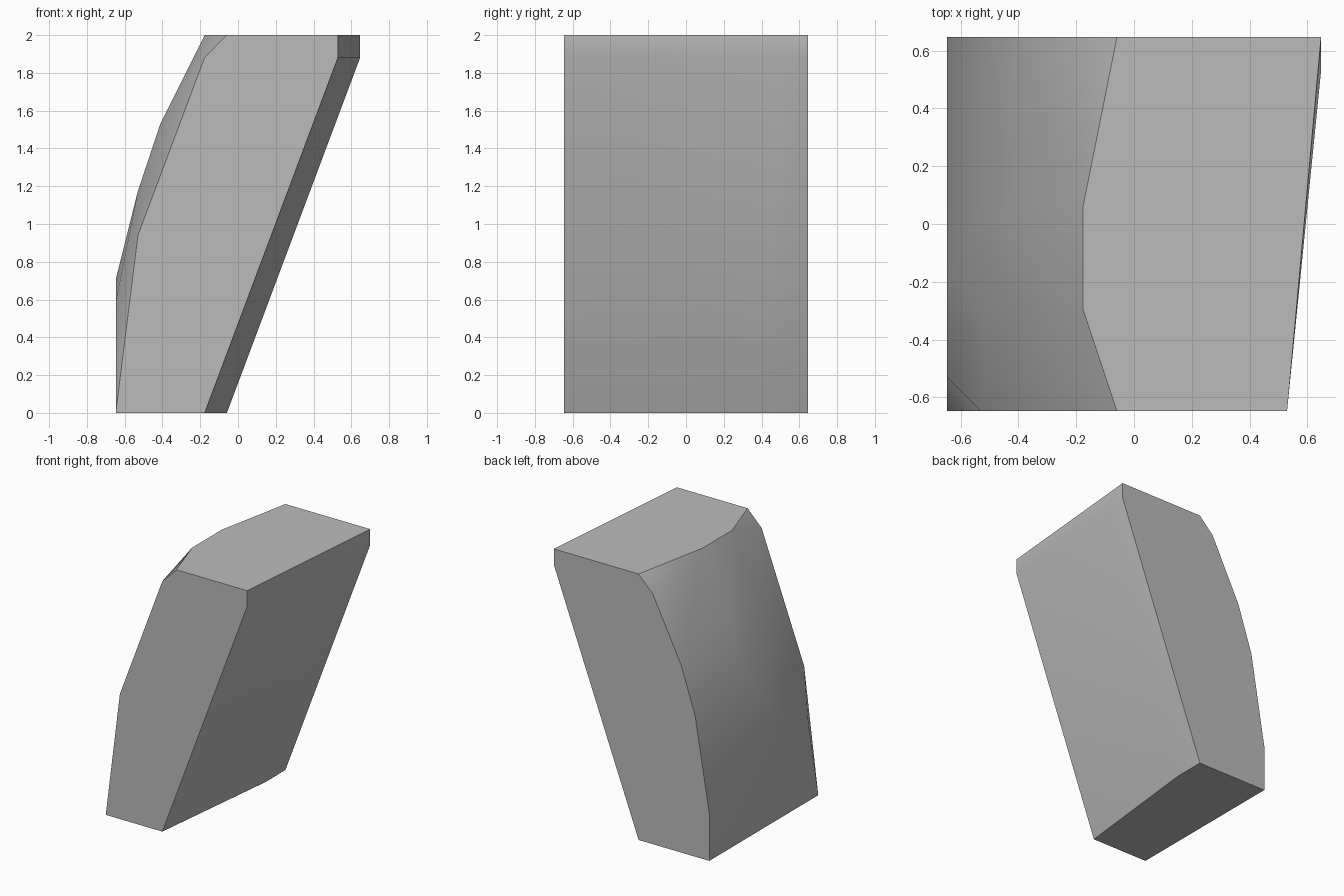
import bpy
import bmesh
import math
from mathutils import Vector

default_cube = bpy.data.objects.get("Cube")
if default_cube:
    bpy.data.objects.remove(default_cube, do_unlink=True)

# The block sits on a regular lattice: width, depth and height in cells
WIDTH, DEPTH, HEIGHT = 11, 11, 17
CELL = 2 / HEIGHT

# Leaning side profiles (x, z) on the front and back planes
front_profile = [(0, 0), (1, 8), (4, 16), (5, 17), (10, 17), (10, 16), (4, 0)]
back_profile = [(0, 0), (0, 3), (1, 9), (2, 12), (4, 16), (5, 17),
                (11, 17), (11, 16), (5, 0)]
# Bulging profile of the curved side, held across the middle of the depth
bulge_profile = [(1, 10), (2, 13), (4, 17)]
bulge_depths = (3, 6)


def section(profile, depth):
    """Place an (x, z) profile at a given depth."""
    return [(x, depth, z) for x, z in profile]


corners = section(front_profile, 0) + section(back_profile, DEPTH)
for depth in bulge_depths:
    corners += section(bulge_profile, depth)
# Single corners: side crest, front bevel, foot bend and upper rim bend
corners += [(0, 4, 6), (0, 1, 5), (5, 9, 0), (11, 10, 16)]

# Wrap the sections in one convex skin
bm = bmesh.new()
centre = Vector((WIDTH / 2, DEPTH / 2, 0))
for corner in corners:
    bm.verts.new((Vector(corner) - centre) * CELL)
hull = bmesh.ops.convex_hull(bm, input=bm.verts[:])
spare = {item for key in ("geom_interior", "geom_unused") for item in hull[key]
         if isinstance(item, bmesh.types.BMVert)}
bmesh.ops.delete(bm, geom=list(spare), context="VERTS")
bmesh.ops.dissolve_limit(bm, angle_limit=math.radians(0.5),
                         verts=bm.verts[:], edges=bm.edges[:])
bmesh.ops.recalc_face_normals(bm, faces=bm.faces[:])

mesh = bpy.data.meshes.new("leaning_block")
bm.to_mesh(mesh)
bm.free()
block = bpy.data.objects.new("leaning_block", mesh)
bpy.context.collection.objects.link(block)

# Plain grey surface
grey = bpy.data.materials.new("plain_grey")
grey.use_nodes = True
colour = (0.5, 0.5, 0.5, 1)
grey.diffuse_color = colour
grey.node_tree.nodes["Principled BSDF"].inputs["Base Color"].default_value = colour
mesh.materials.append(grey)

# Smooth the curved side, keep the rims crisp
bpy.ops.object.select_all(action="DESELECT")
block.select_set(True)
bpy.context.view_layer.objects.active = block
bpy.ops.object.shade_smooth_by_angle(angle=math.radians(30))
